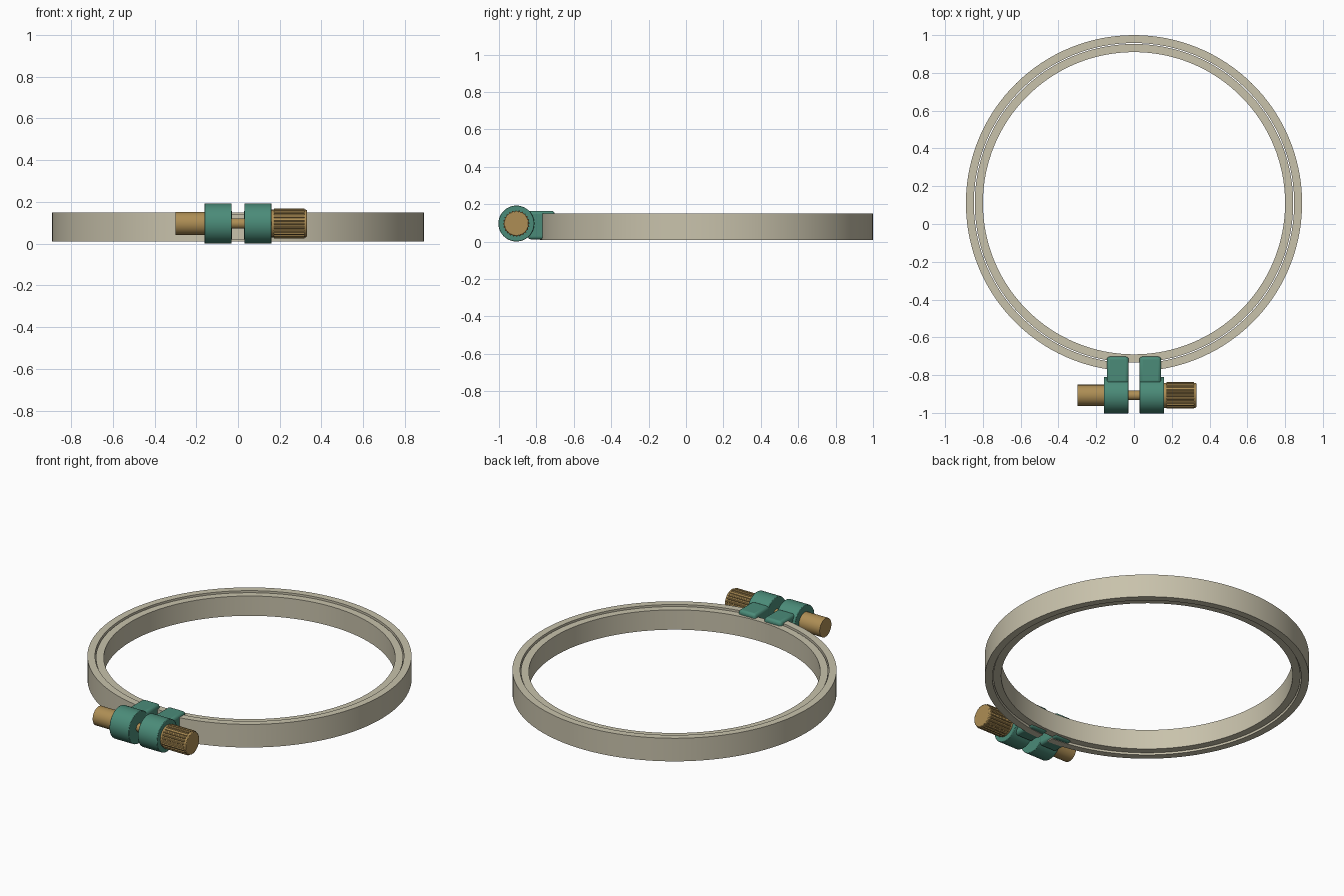
import bpy, bmesh, math
from math import cos, sin, pi

if "Cube" in bpy.data.objects:
    bpy.data.objects.remove(bpy.data.objects["Cube"])

def material(name, rgb):
    m = bpy.data.materials.new(name)
    m.diffuse_color = (*rgb, 1)
    m.use_nodes = True
    m.node_tree.nodes["Principled BSDF"].inputs["Base Color"].default_value = m.diffuse_color
    return m

WOOD = material("wood", (0.58, 0.54, 0.41))
GREEN = material("green_metal", (0.07, 0.26, 0.19))
BRASS = material("brass", (0.42, 0.27, 0.09))
HOOP_Y, AXIS_Y, AXIS_Z = 0.11, -0.907, 0.097

def finish(name, bm, mat, bevel=0, segments=2):
    bmesh.ops.recalc_face_normals(bm, faces=bm.faces)
    me = bpy.data.meshes.new(name)
    bm.to_mesh(me)
    bm.free()
    me.materials.append(mat)
    ob = bpy.data.objects.new(name, me)
    bpy.context.collection.objects.link(ob)
    bpy.ops.object.select_all(action='DESELECT')
    ob.select_set(True)
    bpy.context.view_layer.objects.active = ob
    if bevel:
        mod = ob.modifiers.new("bevel", 'BEVEL')
        mod.width, mod.segments = bevel, segments
        mod.limit_method, mod.angle_limit = 'ANGLE', math.radians(40)
    bpy.ops.object.shade_smooth_by_angle(angle=math.radians(30))
    return ob

def hoop(name, r0, r1, z0, z1, gap=0.0, n=128):
    """Rectangular section swept around the hoop, optionally split at the front."""
    bm = bmesh.new()
    a0 = -pi / 2 + gap
    sweep = 2 * pi - 2 * gap
    rings = []
    for i in range(n + 1 if gap else n):
        a = a0 + sweep * i / n
        rings.append([bm.verts.new((r * cos(a), HOOP_Y + r * sin(a), z))
                      for r, z in ((r0, z0), (r1, z0), (r1, z1), (r0, z1))])
    for i in range(n):
        p, q = rings[i], rings[(i + 1) % len(rings)]
        for k in range(4):
            bm.faces.new((p[k], p[(k + 1) % 4], q[(k + 1) % 4], q[k]))
    if gap:
        bm.faces.new(rings[0])
        bm.faces.new(rings[-1])
    return finish(name, bm, WOOD)

def rod(name, x0, x1, radii, mat, n=48, bevel=0):
    """Prism along x around the screw axis; radii repeat around the outline."""
    bm = bmesh.new()
    ends = []
    for x in (x0, x1):
        ring = []
        for i in range(n):
            a, r = 2 * pi * i / n, radii[i % len(radii)]
            ring.append(bm.verts.new((x, AXIS_Y + r * cos(a), AXIS_Z + r * sin(a))))
        ends.append(ring)
        bm.faces.new(ring)
    for i in range(n):
        j = (i + 1) % n
        bm.faces.new((ends[0][i], ends[0][j], ends[1][j], ends[1][i]))
    return finish(name, bm, mat, bevel)

def box(name, lo, hi, mat, bevel):
    bm = bmesh.new()
    bmesh.ops.create_cube(bm, size=1)
    for v in bm.verts:
        v.co = [(lo[k] + hi[k]) / 2 + v.co[k] * (hi[k] - lo[k]) for k in range(3)]
    return finish(name, bm, mat, bevel, 3)

# Two nested hoops, the outer one split between the lugs
hoop("outer_hoop", 0.848, 0.89, 0.01, 0.15, gap=0.038)
hoop("inner_hoop", 0.80, 0.843, 0.02, 0.14)

# Clamp lugs with tabs gripping the outer hoop
for side, s in (("left", -1), ("right", 1)):
    rod(side + "_lug", s * 0.03, s * 0.16, [0.096], GREEN, bevel=0.003)
    xs = sorted((s * 0.028, s * 0.144))
    box(side + "_tab", (xs[0], -0.845, 0.012), (xs[1], -0.702, 0.165), GREEN, 0.016)

# Screw, plain nut and knurled knob
rod("screw_shaft", -0.17, 0.20, [0.025], BRASS, 32)
rod("plain_nut", -0.30, -0.155, [0.056], BRASS)
rod("knob_core", 0.155, 0.33, [0.066], BRASS, bevel=0.004)
rod("knob_knurling", 0.172, 0.318, [0.071, 0.071, 0.064, 0.064], BRASS, 96)
